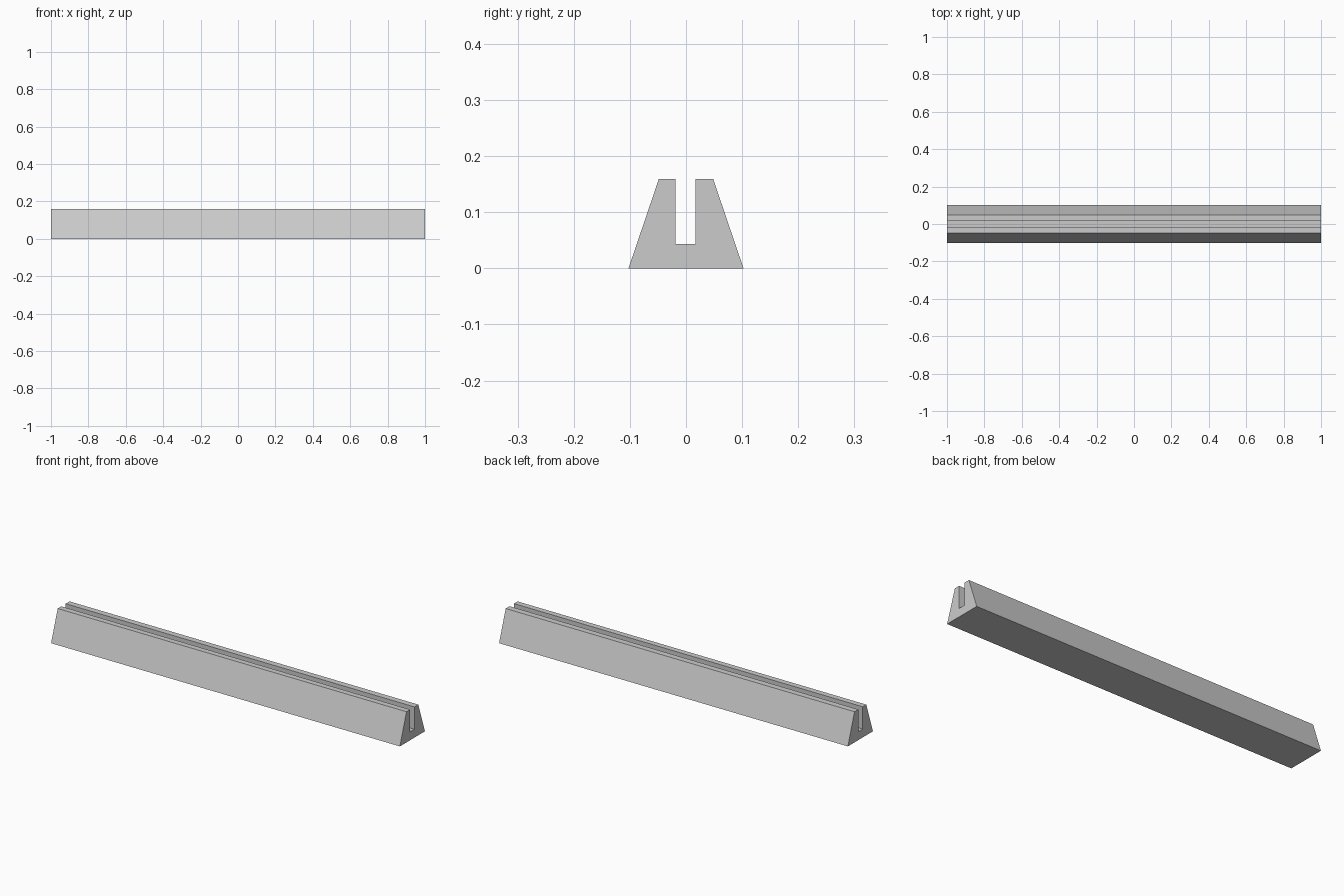
import bpy
import bmesh

if "Cube" in bpy.data.objects:
    bpy.data.objects.remove(bpy.data.objects["Cube"])

LENGTH = 2.0

# Cross-section (y, z): tapered body with a deep slot open at the top
profile = [
    (-0.1025, 0.0), (0.1025, 0.0), (0.0485, 0.159), (0.017, 0.159),
    (0.017, 0.0435), (-0.019, 0.0435), (-0.019, 0.159), (-0.0485, 0.159),
]

# Extrude the section along x
bm = bmesh.new()
face = bm.faces.new([bm.verts.new((-LENGTH / 2, y, z)) for y, z in profile])
result = bmesh.ops.extrude_face_region(bm, geom=[face], use_keep_orig=True)
new_verts = [g for g in result["geom"] if isinstance(g, bmesh.types.BMVert)]
bmesh.ops.translate(bm, verts=new_verts, vec=(LENGTH, 0, 0))
bmesh.ops.recalc_face_normals(bm, faces=bm.faces[:])

mesh = bpy.data.meshes.new("slotted_rail")
bm.to_mesh(mesh)
bm.free()
rail = bpy.data.objects.new("slotted_rail", mesh)
bpy.context.collection.objects.link(rail)
